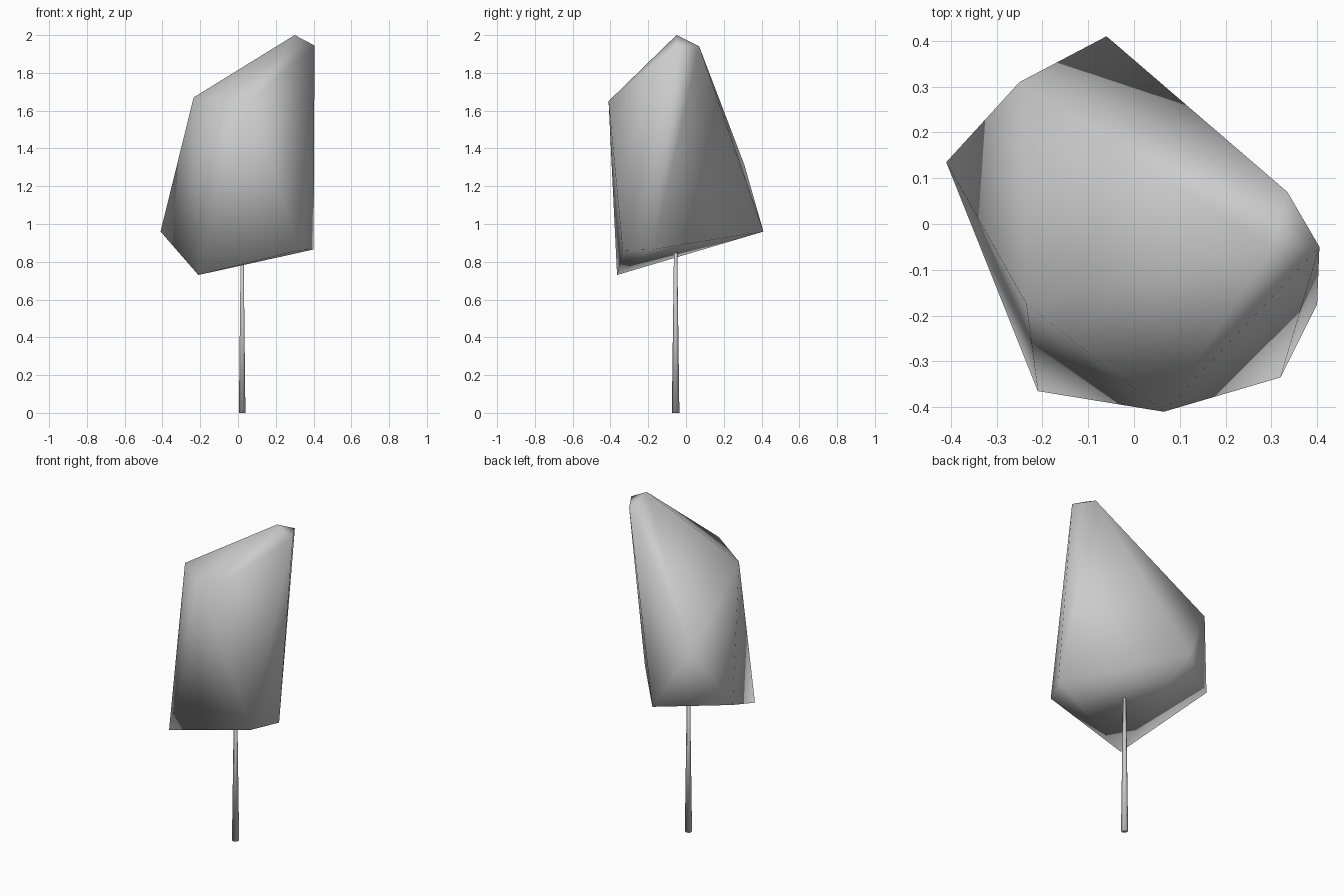
import bpy
import bmesh
from mathutils import Matrix

cube = bpy.data.objects.get("Cube")
if cube:
    bpy.data.objects.remove(cube, do_unlink=True)

# One plain grey for the whole tree
grey = bpy.data.materials.new("light_grey")
grey.use_nodes = True
colour = (0.6, 0.6, 0.6, 1.0)
grey.diffuse_color = colour
shader = grey.node_tree.nodes["Principled BSDF"]
shader.inputs["Base Color"].default_value = colour
shader.inputs["Roughness"].default_value = 0.8


def finish(name, bm):
    """Turn a bmesh into a smooth grey object."""
    bmesh.ops.recalc_face_normals(bm, faces=bm.faces)
    for face in bm.faces:
        face.smooth = True
    mesh = bpy.data.meshes.new(name)
    bm.to_mesh(mesh)
    bm.free()
    mesh.materials.append(grey)
    obj = bpy.data.objects.new(name, mesh)
    bpy.context.collection.objects.link(obj)
    return obj


# Crown: a lopsided faceted hull with smooth normals
peak = [(0.30, -0.05, 2.0), (0.335, 0.07, 1.94), (0.405, -0.05, 1.945)]
shoulders = [(0.065, -0.41, 1.65), (-0.235, -0.175, 1.67), (-0.25, 0.31, 1.31)]
underside = [(-0.21, -0.365, 0.73), (-0.41, 0.135, 0.96), (-0.06, 0.41, 0.96),
             (0.32, -0.335, 0.86), (0.40, -0.175, 0.865)]
bm = bmesh.new()
for point in peak + shoulders + underside:
    bm.verts.new(point)
bmesh.ops.convex_hull(bm, input=bm.verts)
finish("crown", bm)

# Trunk: a thin tapered post running up into the crown
height = 0.92
bm = bmesh.new()
bmesh.ops.create_cone(bm, cap_ends=True, segments=6, radius1=0.02, radius2=0.008,
                      depth=height,
                      matrix=Matrix.Translation((0.022, -0.055, height / 2)))
finish("trunk", bm)
